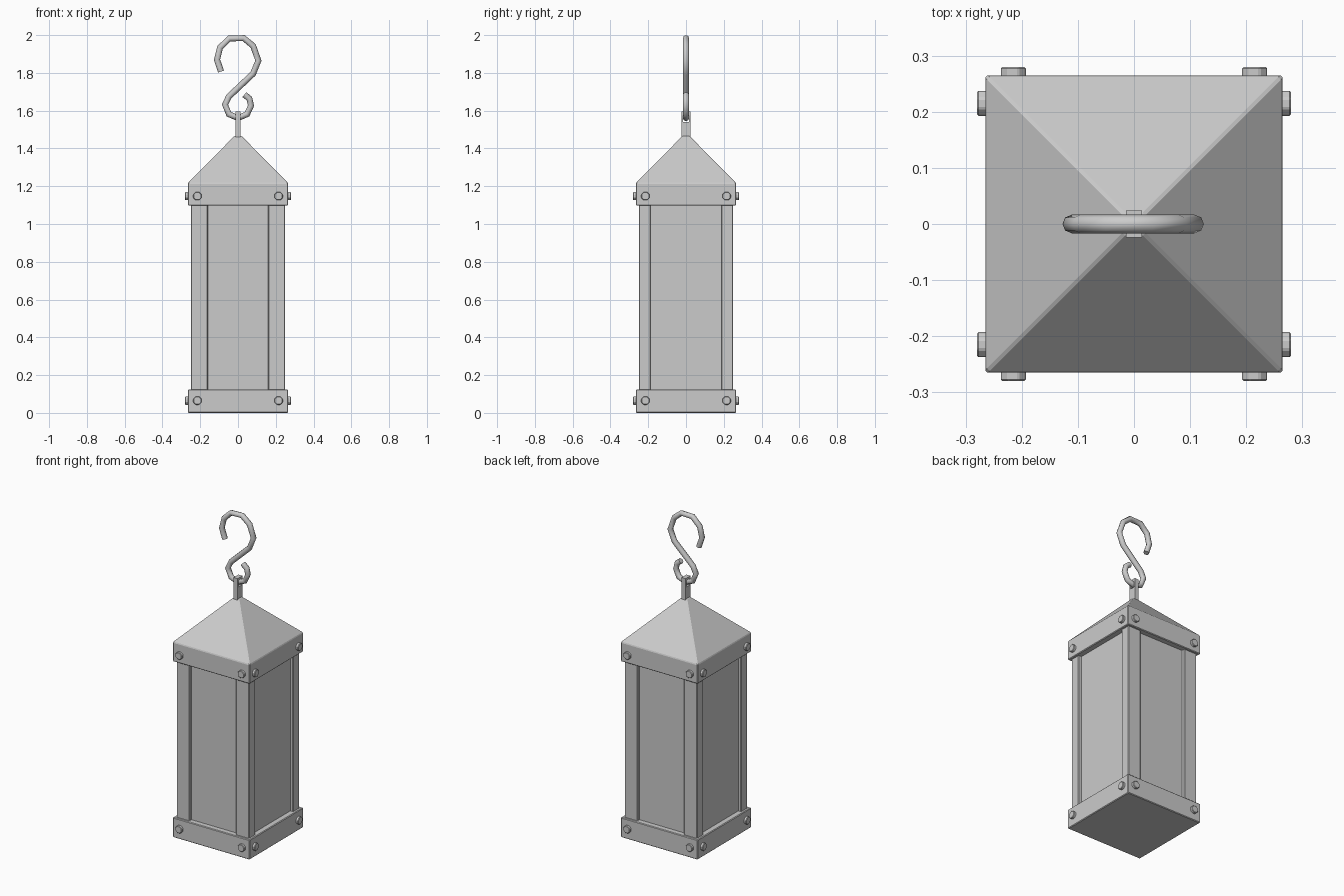
import bpy, bmesh, math
from mathutils import Matrix

if "Cube" in bpy.data.objects:
    bpy.data.objects.remove(bpy.data.objects["Cube"])


def finish(name, bm, bevel=0.0):
    bmesh.ops.recalc_face_normals(bm, faces=bm.faces)
    mesh = bpy.data.meshes.new(name)
    bm.to_mesh(mesh)
    bm.free()
    ob = bpy.data.objects.new(name, mesh)
    bpy.context.collection.objects.link(ob)
    if bevel:
        mod = ob.modifiers.new("edge_bevel", "BEVEL")
        mod.width = bevel
        mod.segments = 1
    return ob


def box(name, lo, hi, bevel=0.0):
    bm = bmesh.new()
    size = [b - a for a, b in zip(lo, hi)]
    mid = [(a + b) / 2 for a, b in zip(lo, hi)]
    bmesh.ops.create_cube(bm, size=1, matrix=Matrix.Translation(mid) @ Matrix.Diagonal((*size, 1)))
    return finish(name, bm, bevel)


W = 0.265   # half width of the bands
P = 0.25    # half width of the post frame

# Base band
box("base_band", (-W, -W, 0), (W, W, 0.124), 0.004)

# Recessed body panels
box("body_panels", (-0.23, -0.23, 0.1), (0.23, 0.23, 1.12))

# Corner posts
for sx in (-1, 1):
    for sy in (-1, 1):
        xs, ys = sorted((sx * 0.16, sx * P)), sorted((sy * 0.187, sy * P))
        box("corner_post", (xs[0], ys[0], 0.1), (xs[1], ys[1], 1.12), 0.004)

# Top band with pyramid roof in one piece
bm = bmesh.new()
rings = []
for half, z in ((W, 1.097), (W, 1.217), (0.018, 1.467)):
    rings.append([bm.verts.new((x * half, y * half, z))
                  for x, y in ((-1, -1), (1, -1), (1, 1), (-1, 1))])
for a, b in zip(rings, rings[1:]):
    for i in range(4):
        j = (i + 1) % 4
        bm.faces.new((a[i], a[j], b[j], b[i]))
bm.faces.new(rings[0][::-1])
bm.faces.new(rings[-1])
finish("roof", bm, 0.004)

# Octagonal rivets on every side of both bands
bm = bmesh.new()
for k in range(4):
    turn = Matrix.Rotation(k * math.pi / 2, 4, "Z")
    for x in (-0.215, 0.215):
        for z in (0.065, 1.148):
            place = (turn @ Matrix.Translation((x, -0.265, z))
                     @ Matrix.Rotation(math.pi / 2, 4, "X")
                     @ Matrix.Rotation(math.pi / 8, 4, "Z"))
            bmesh.ops.create_cone(bm, cap_ends=True, segments=8, radius1=0.024,
                                  radius2=0.024, depth=0.03, matrix=place)
finish("rivets", bm, 0.003)

# Hanging eye: stem, two cheeks and a top bar
box("eye_stem", (-0.014, -0.024, 1.45), (0.014, 0.024, 1.54))
for s in (-1, 1):
    ys = sorted((s * 0.016, s * 0.024))
    box("eye_cheek", (-0.014, ys[0], 1.54), (0.014, ys[1], 1.58))
box("eye_top", (-0.014, -0.024, 1.578), (0.014, 0.024, 1.595))

# S-shaped hook
path = [(-.09, 1.807), (-.111, 1.87), (-.095, 1.934), (-.046, 1.982), (.03, 1.984),
        (.08, 1.943), (.108, 1.865), (.08, 1.796), (-.048, 1.675), (-.069, 1.632),
        (-.048, 1.581), (0, 1.561), (.048, 1.581), (.069, 1.627), (.06, 1.664), (.034, 1.685)]
curve = bpy.data.curves.new("hook", "CURVE")
curve.dimensions = "3D"
curve.bevel_depth = 0.0165
curve.bevel_resolution = 2
curve.use_fill_caps = True
spline = curve.splines.new("POLY")
spline.points.add(len(path) - 1)
for point, (x, z) in zip(spline.points, path):
    point.co = (x, 0, z, 1)
hook = bpy.data.objects.new("hook", curve)
bpy.context.collection.objects.link(hook)
bpy.context.view_layer.objects.active = hook
hook.select_set(True)
bpy.ops.object.convert(target="MESH")
bpy.ops.object.shade_smooth_by_angle(angle=math.radians(50))
